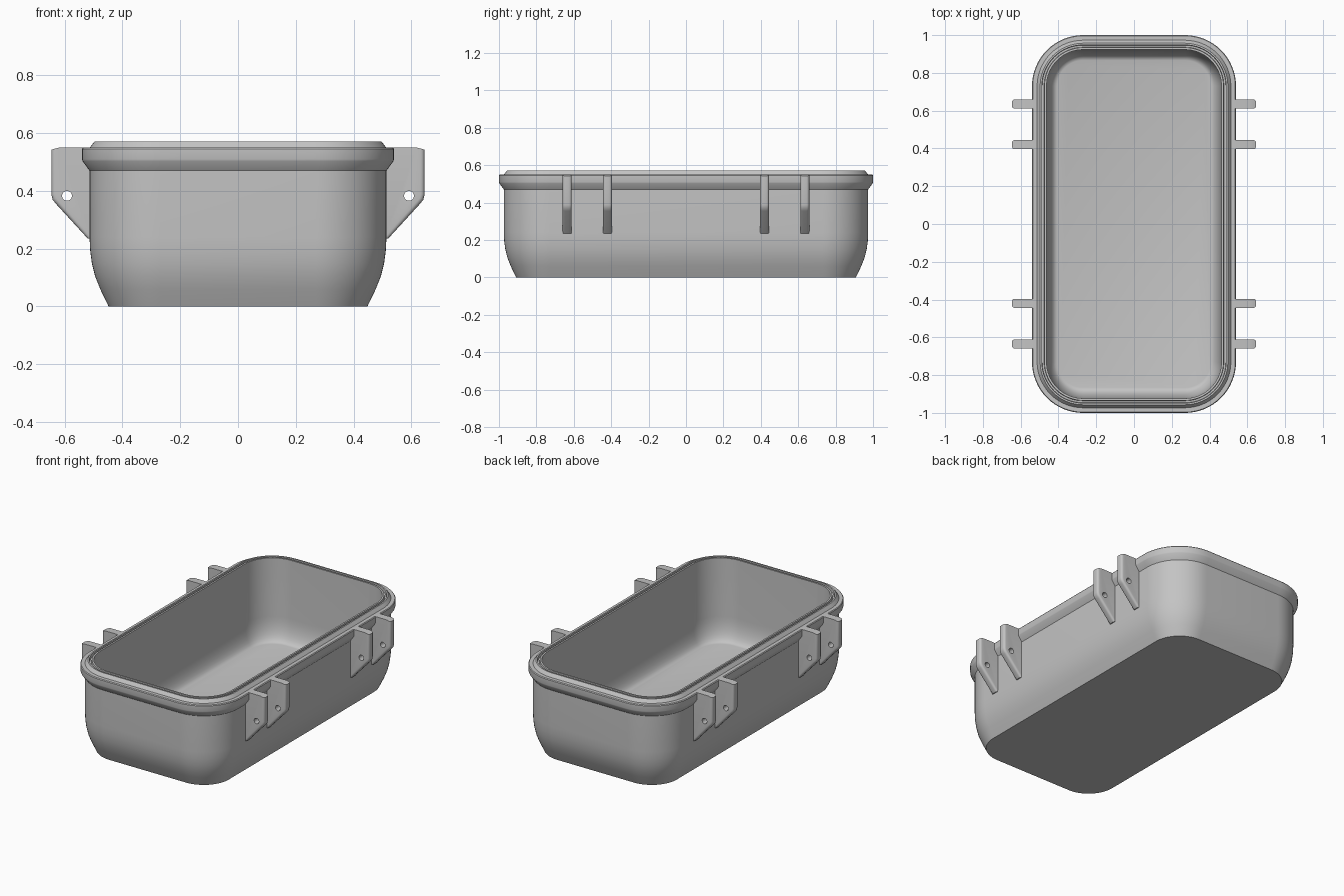
import bpy, bmesh, math
from mathutils import Matrix

cube = bpy.data.objects.get("Cube")
if cube:
    bpy.data.objects.remove(cube, do_unlink=True)

grey = bpy.data.materials.new("light grey plastic")
GREY = (0.55, 0.55, 0.55, 1)
grey.diffuse_color = GREY
grey.use_nodes = True
grey.node_tree.nodes["Principled BSDF"].inputs["Base Color"].default_value = GREY


def add_object(name, bm):
    bmesh.ops.recalc_face_normals(bm, faces=bm.faces)
    mesh = bpy.data.meshes.new(name)
    bm.to_mesh(mesh)
    bm.free()
    mesh.materials.append(grey)
    obj = bpy.data.objects.new(name, mesh)
    bpy.context.collection.objects.link(obj)
    return obj


def activate(obj):
    bpy.ops.object.select_all(action='DESELECT')
    obj.select_set(True)
    bpy.context.view_layer.objects.active = obj


def smooth(obj):
    activate(obj)
    bpy.ops.object.shade_smooth_by_angle(angle=math.radians(28))


def rounded_ring(bm, inset, z, steps=16):
    """Loop of a rounded rectangle, shrunk from the rim outline."""
    hx, hy, r = 0.54, 1.0, 0.27
    ring = []
    for k, (sx, sy) in enumerate([(1, 1), (-1, 1), (-1, -1), (1, -1)]):
        for i in range(steps + 1):
            a = math.pi / 2 * (k + i / steps)
            ring.append(bm.verts.new((sx * (hx - r) + (r - inset) * math.cos(a),
                                      sy * (hy - r) + (r - inset) * math.sin(a), z)))
    return ring


# Tub: wall profile as (inset, height), up the outside and down the inside
profile = [(0.092, 0), (0.063, 0.06), (0.045, 0.105), (0.034, 0.15), (0.028, 0.195),
           (0.026, 0.24), (0.026, 0.47), (0.002, 0.503), (0, 0.51), (0, 0.545),
           (0.004, 0.55), (0.027, 0.55), (0.043, 0.571), (0.052, 0.571),
           (0.054, 0.553), (0.064, 0.553), (0.066, 0.571), (0.077, 0.571),
           (0.079, 0.20)]
# Rounded transition from inner wall to floor
profile += [(0.079 + 0.055 * (1 - math.cos(t)), 0.20 - 0.15 * math.sin(t))
            for t in [math.pi / 2 * i / 8 for i in range(1, 9)]]

bm = bmesh.new()
rings = [rounded_ring(bm, d, z) for d, z in profile]
for lower, upper in zip(rings, rings[1:]):
    n = len(lower)
    for i in range(n):
        j = (i + 1) % n
        bm.faces.new((lower[i], lower[j], upper[j], upper[i]))
bm.faces.new(rings[0][::-1])
bm.faces.new(rings[-1])
smooth(add_object("tub", bm))

# Hinge ear: side outline extruded across y, with rounded outer edges
outline = [(0.505, 0.235), (0.52, 0.235), (0.63, 0.355), (0.642, 0.37), (0.646, 0.388),
           (0.646, 0.543), (0.62, 0.55), (0.505, 0.55)]
HALF = 0.024
bm = bmesh.new()
face = bm.faces.new([bm.verts.new((x, -HALF, z)) for x, z in outline])
new = bmesh.ops.extrude_face_region(bm, geom=[face])["geom"]
bmesh.ops.translate(bm, vec=(0, 2 * HALF, 0),
                    verts=[v for v in new if isinstance(v, bmesh.types.BMVert)])
outer = [e for e in bm.edges
         if abs(e.verts[0].co.y - e.verts[1].co.y) < 1e-4
         and min(v.co.x for v in e.verts) > 0.515
         and min(v.co.z for v in e.verts) < 0.54]
bmesh.ops.bevel(bm, geom=outer, offset=0.014, segments=4, profile=0.5, affect='EDGES')
ear = add_object("hinge_ear", bm)

# Pin hole through the ear
bm = bmesh.new()
bmesh.ops.create_cone(bm, cap_ends=True, segments=24, radius1=0.017, radius2=0.017, depth=0.2,
                      matrix=Matrix.Translation((0.592, 0, 0.383))
                      @ Matrix.Rotation(math.pi / 2, 4, 'X'))
cutter = add_object("pin_hole_cutter", bm)
cutter.hide_render = True
cut = ear.modifiers.new("pin hole", 'BOOLEAN')
cut.operation = 'DIFFERENCE'
cut.solver = 'EXACT'
cut.object = cutter
activate(ear)
bpy.ops.object.modifier_apply(modifier=cut.name)
bpy.data.objects.remove(cutter, do_unlink=True)
smooth(ear)

# Two pairs of ears on each long side
for side, turn in (("left", 0), ("right", math.pi)):
    for place, y in (("front_outer", -0.635), ("front_inner", -0.42),
                     ("back_inner", 0.42), ("back_outer", 0.635)):
        copy = ear.copy()
        copy.name = f"{side}_{place}_hinge_ear"
        copy.location = (0, y, 0)
        copy.rotation_euler = (0, 0, turn)
        bpy.context.collection.objects.link(copy)
bpy.data.objects.remove(ear, do_unlink=True)
